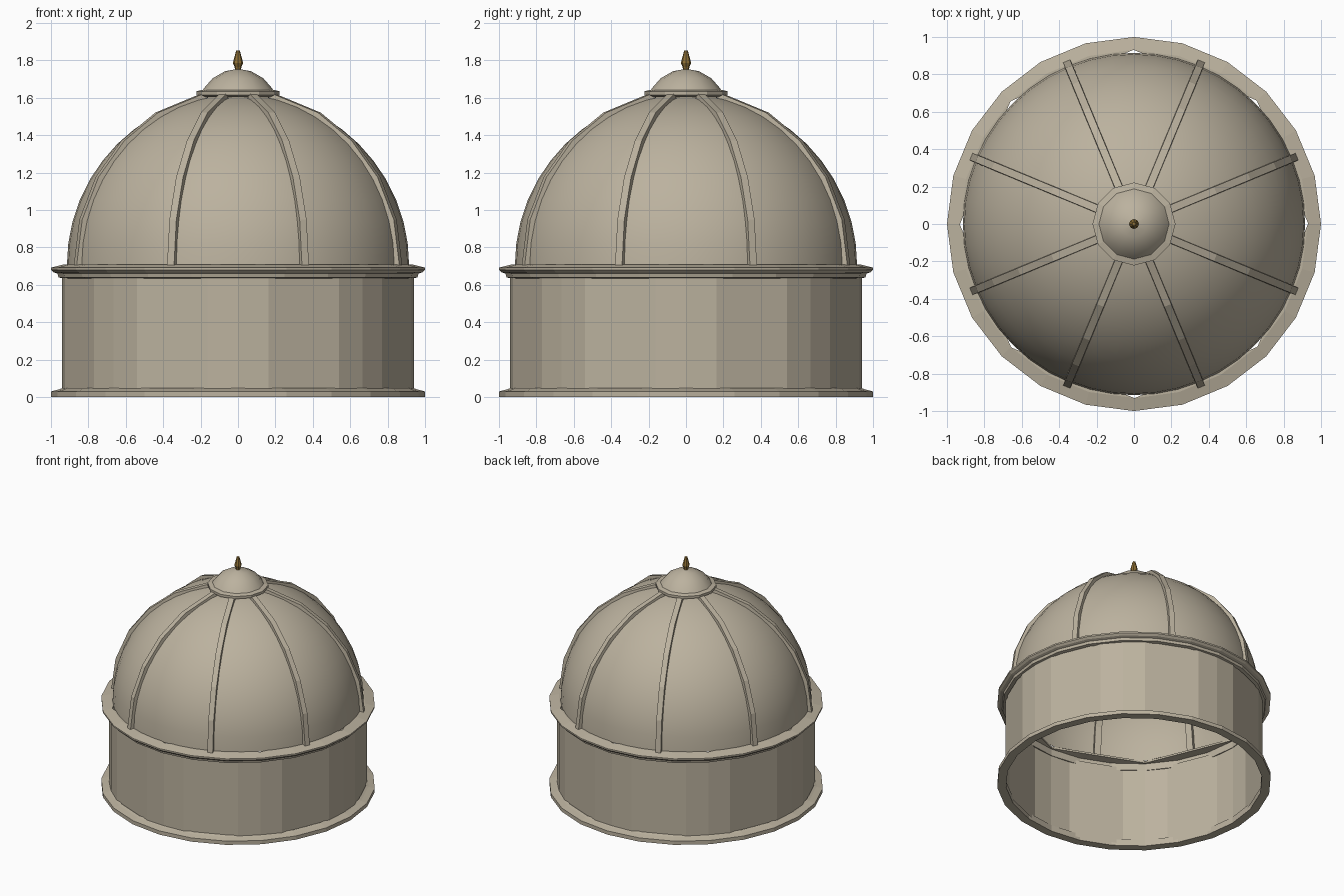
import bpy, bmesh, math
from mathutils import Vector

if "Cube" in bpy.data.objects:
    bpy.data.objects.remove(bpy.data.objects["Cube"])


def material(name, rgb):
    m = bpy.data.materials.new(name)
    m.diffuse_color = (*rgb, 1)
    m.use_nodes = True
    m.node_tree.nodes["Principled BSDF"].inputs["Base Color"].default_value = m.diffuse_color
    return m


STONE = material("warm_stone", (0.50, 0.445, 0.345))
GOLD = material("dark_gold", (0.27, 0.16, 0.035))


def finish(name, bm, mat, smooth=None):
    bmesh.ops.remove_doubles(bm, verts=bm.verts, dist=0.0001)
    bmesh.ops.recalc_face_normals(bm, faces=bm.faces)
    me = bpy.data.meshes.new(name)
    bm.to_mesh(me)
    bm.free()
    ob = bpy.data.objects.new(name, me)
    bpy.context.collection.objects.link(ob)
    me.materials.append(mat)
    if smooth:
        bpy.ops.object.select_all(action='DESELECT')
        ob.select_set(True)
        bpy.context.view_layer.objects.active = ob
        bpy.ops.object.shade_smooth_by_angle(angle=math.radians(smooth))
    return ob


def even(n):
    return [math.tau * i / n for i in range(n)]


def lathe(name, profile, angles, mat, closed=False, smooth=None):
    """Turn (radius, z) points around z; a radius may be a function of angle."""
    bm = bmesh.new()
    rings = []
    for r, z in profile:
        ring = []
        for a in angles:
            rr = r(a) if callable(r) else r
            ring.append(bm.verts.new((rr * math.cos(a), rr * math.sin(a), z)))
        rings.append(ring)
    pairs = list(zip(rings, rings[1:]))
    if closed:
        pairs.append((rings[-1], rings[0]))
    n = len(angles)
    for low, high in pairs:
        for i in range(n):
            j = (i + 1) % n
            bm.faces.new((low[i], low[j], high[j], high[i]))
    return finish(name, bm, mat, smooth)


def octagon(a):
    """Radius of the octagonal opening, with corners every 45 degrees."""
    half = math.pi / 8
    return 0.932 * math.cos(half) / math.cos(a % (2 * half) - half)


# Drum: open wall of eight narrow folded piers joined by wide flat panels
drum_angles = [math.radians(45 * k + d) for k in range(8) for d in (-10, 0, 10)]
lathe("drum_wall", [(0.94, 0.02), (0.94, 0.66)], drum_angles, STONE)

# Base moulding
lathe("base_moulding",
      [(0.935, 0), (1.0, 0), (1.0, 0.03), (0.955, 0.042), (0.935, 0.05)],
      even(24), STONE, closed=True)

# Cornice with an octagonal opening
lathe("cornice",
      [(0.935, 0.635), (0.96, 0.64), (0.965, 0.66), (0.985, 0.667),
       (1.0, 0.68), (1.0, 0.692), (0.93, 0.71), (octagon, 0.71),
       (octagon, 0.695), (0.935, 0.69)],
      even(24), STONE, closed=True)

# Dome shell
DOME_Z, DOME_R = 0.705, 0.915
dome = [(DOME_R * math.cos(t), DOME_Z + DOME_R * math.sin(t))
        for t in (math.radians(7.5 * i) for i in range(12))]
dome.append((0.001, DOME_Z + DOME_R))
lathe("dome_shell", dome, even(48), STONE, smooth=40)

# Eight faceted ribs running up the dome
bm = bmesh.new()
for k in range(8):
    a = math.radians(22.5 + 45 * k)
    out = Vector((math.cos(a), math.sin(a), 0))
    side = Vector((-math.sin(a), math.cos(a), 0))
    sections = []
    for deg in (0, 15, 30, 45, 60, 78):
        t = math.radians(deg)
        ray = out * math.cos(t) + Vector((0, 0, math.sin(t)))
        section = []
        for rad, w in ((0.885, -0.025), (0.942, -0.02), (0.942, 0.02), (0.885, 0.025)):
            section.append(bm.verts.new(ray * rad + side * w + Vector((0, 0, DOME_Z))))
        sections.append(section)
    for s, e in zip(sections, sections[1:]):
        for i in range(4):
            j = (i + 1) % 4
            bm.faces.new((s[i], s[j], e[j], e[i]))
    bm.faces.new(sections[0])
    bm.faces.new(sections[-1])
finish("dome_ribs", bm, STONE)

# Crown: collar and small cap
lathe("crown_collar",
      [(0.001, 1.605), (0.2, 1.605), (0.222, 1.615), (0.222, 1.635),
       (0.19, 1.643), (0.001, 1.643)], even(12), STONE)
lathe("crown_cap",
      [(0.19, 1.64), (0.175, 1.66), (0.135, 1.705), (0.07, 1.742), (0.001, 1.755)],
      even(12), STONE, smooth=25)

# Finial
lathe("finial",
      [(0.001, 1.745), (0.015, 1.745), (0.018, 1.765), (0.027, 1.785),
       (0.024, 1.8), (0.01, 1.852), (0.001, 1.854)], even(8), GOLD)
